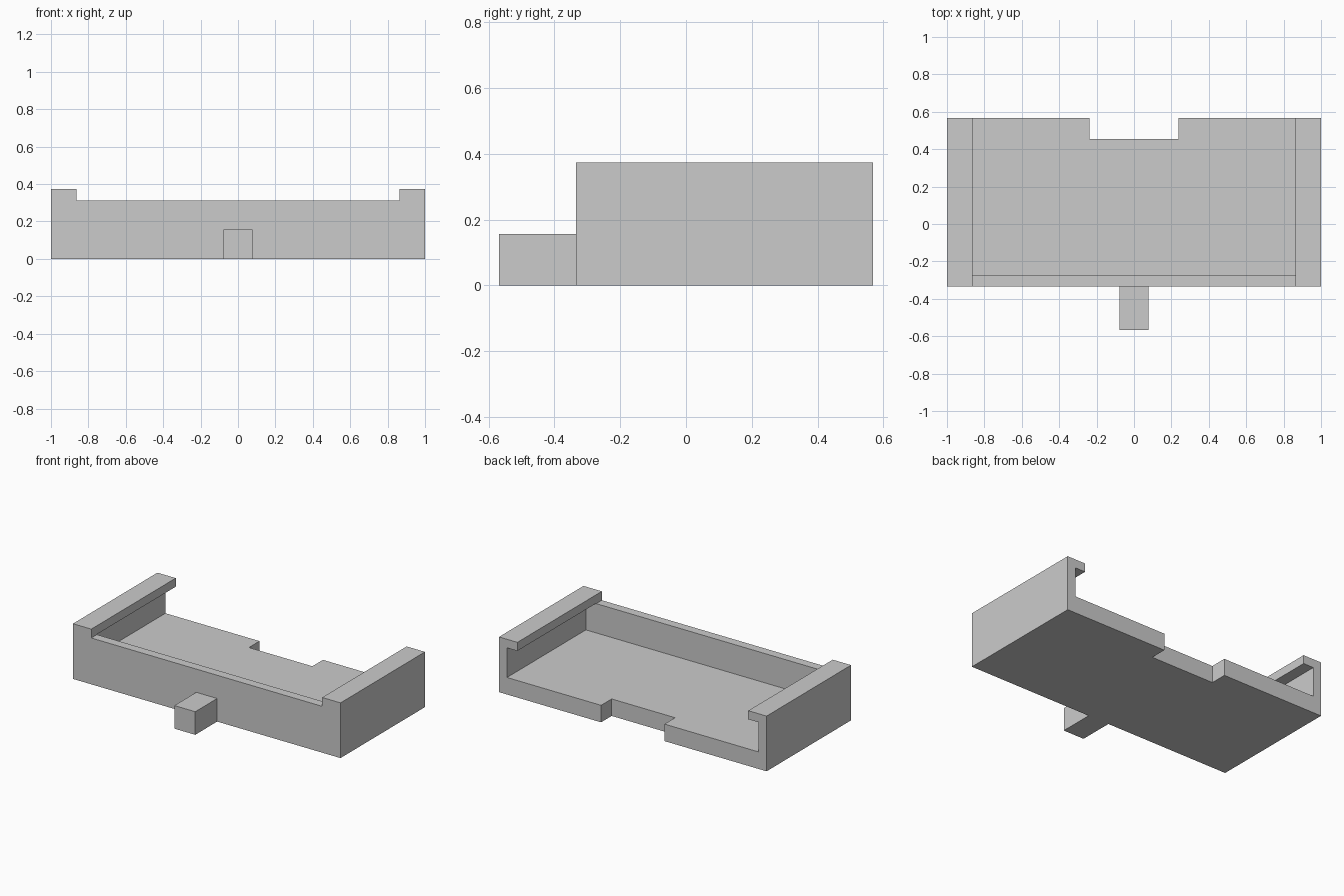
import bpy
import bmesh
from mathutils import Vector

cube = bpy.data.objects.get("Cube")
if cube:
    bpy.data.objects.remove(cube, do_unlink=True)

# Single flat colour
grey = bpy.data.materials.new("light grey")
grey.use_nodes = True
colour = (0.6, 0.6, 0.6, 1)
grey.diffuse_color = colour
grey.node_tree.nodes["Principled BSDF"].inputs["Base Color"].default_value = colour


def box(name, low, high):
    """Make a box between two opposite corners."""
    low, high = Vector(low), Vector(high)
    bm = bmesh.new()
    bmesh.ops.create_cube(bm, size=1)
    bmesh.ops.scale(bm, vec=high - low, verts=bm.verts)
    bmesh.ops.translate(bm, vec=(low + high) / 2, verts=bm.verts)
    mesh = bpy.data.meshes.new(name)
    bm.to_mesh(mesh)
    bm.free()
    mesh.materials.append(grey)
    obj = bpy.data.objects.new(name, mesh)
    bpy.context.collection.objects.link(obj)
    return obj


def cut(target, name, low, high):
    """Subtract a box from the target and discard the cutter."""
    cutter = box(name, low, high)
    cutter.hide_render = True
    mod = target.modifiers.new(name, "BOOLEAN")
    mod.operation = "DIFFERENCE"
    mod.solver = "EXACT"
    mod.object = cutter
    bpy.context.view_layer.objects.active = target
    bpy.ops.object.modifier_apply(modifier=mod.name)
    bpy.data.objects.remove(cutter, do_unlink=True)


FRONT, BACK = -0.334, 0.568
HEIGHT, RIM_Z, FLOOR_Z = 0.373, 0.313, 0.115
WALL = 0.06
OVERLAP = 0.002  # cavity reaches just above the slot floor so the cuts join

# Tray body with overhanging side lips, open at the top and back
tray = box("tray_body", (-1, FRONT, 0), (1, BACK, HEIGHT))
cut(tray, "cavity", (WALL - 1, FRONT + WALL, FLOOR_Z), (1 - WALL, 1, RIM_Z + OVERLAP))
cut(tray, "top_slot", (-0.863, -1, RIM_Z), (0.863, 2, 1))

# Rectangular notch through the back edge of the floor
cut(tray, "back_notch", (-0.237, 0.455, -1), (0.237, 2, 2))

# Small block standing out of the front wall
box("front_tab", (-0.078, -0.568, 0), (0.078, FRONT, 0.156))
